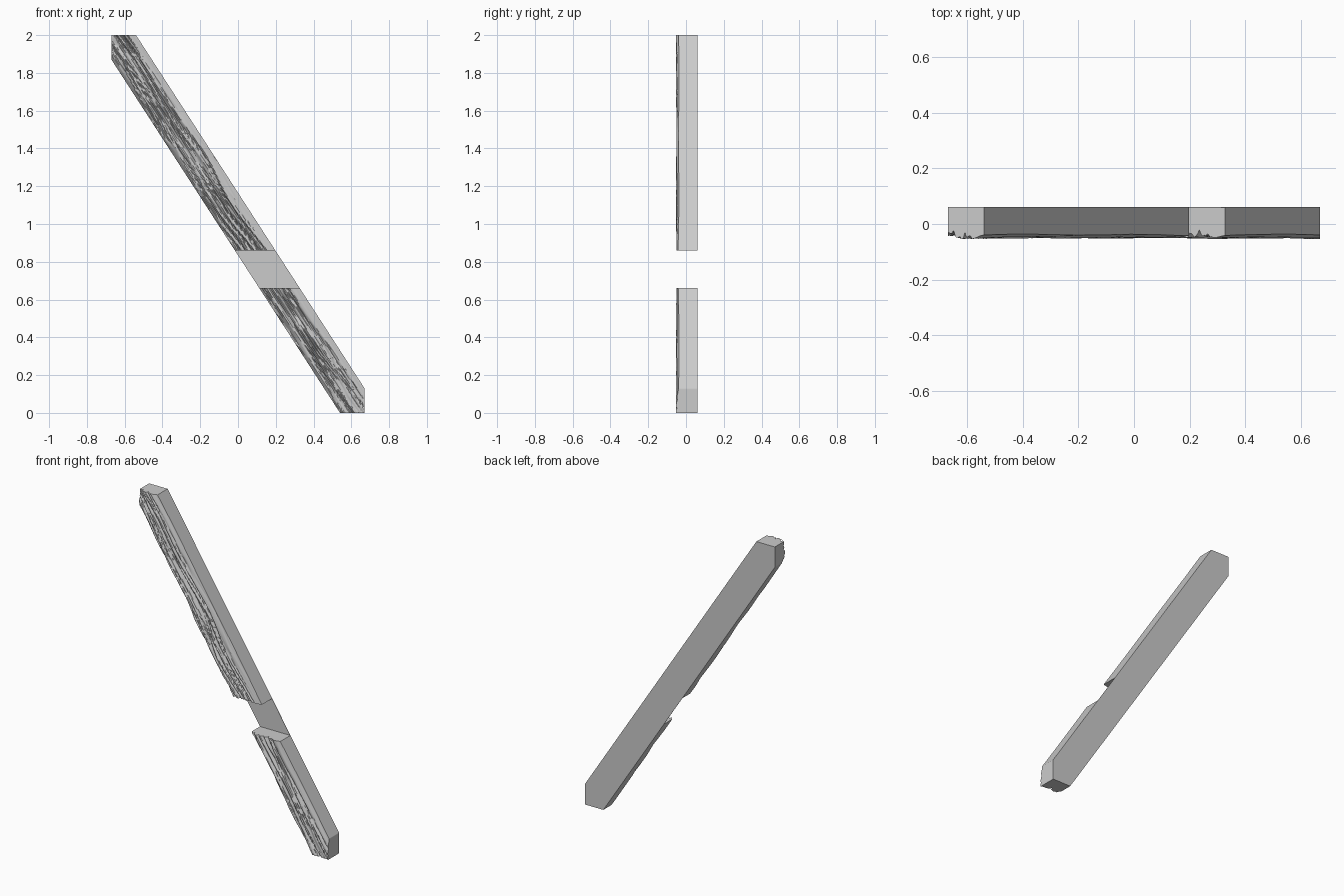
import bpy, bmesh, math
from mathutils import Vector, noise

cube = bpy.data.objects.get("Cube")
if cube:
    bpy.data.objects.remove(cube)

HALF_X, TOP, BACK = 0.67, 2.0, 0.062
CUT = 0.13                              # clipped corner size
SLOPE = (2 * HALF_X - CUT) / (TOP - CUT)

grey = bpy.data.materials.new("plain grey")
grey.use_nodes = True
grey.diffuse_color = (0.6, 0.6, 0.6, 1)
grey.node_tree.nodes["Principled BSDF"].inputs["Base Color"].default_value = (0.6, 0.6, 0.6, 1)


def edges_at(z):
    """Left and right x of the slanted board at height z."""
    left = max(-HALF_X, -HALF_X + (TOP - CUT - z) * SLOPE)
    right = min(HALF_X, -HALF_X + CUT + (TOP - z) * SLOPE)
    return left, right


def front_depth(x, z):
    """Weathered front: ridged grain stretched along the board."""
    across = (x - (1 - z) * SLOPE) / 0.109          # -1 left edge, 1 right edge
    wander = across + 0.25 * noise.noise(Vector((0, 3, z * 2.2)))
    wander += 0.07 * math.sin(z * 13)
    grain = abs(noise.noise(Vector((wander * 2.6, 7.3, z * 1.5))))
    fine = abs(noise.noise(Vector((wander * 5.5, 2.1, z * 2.5))))
    swell = noise.noise(Vector((across, 5, z * 2)))
    groove = 0.02 * max(0, 1 - grain * 5) + 0.009 * max(0, 1 - fine * 4)
    calm = min(1, max(0.08, (0.75 - across) * 2.5))   # smooth strip on the right
    y = -0.051 + groove * calm - 0.006 * swell
    y += 0.03 * max(0, -across - 0.82) / 0.18       # worn left edge
    y += 0.012 * max(0, across - 0.6) / 0.4         # eased right edge
    return max(y, -0.06)


def finish(bm, name):
    bmesh.ops.remove_doubles(bm, verts=bm.verts, dist=1e-5)
    bmesh.ops.recalc_face_normals(bm, faces=bm.faces)
    mesh = bpy.data.meshes.new(name)
    bm.to_mesh(mesh)
    bm.free()
    mesh.materials.append(grey)
    obj = bpy.data.objects.new(name, mesh)
    bpy.context.collection.objects.link(obj)
    return obj


def weathered_block(name, z0, z1, rows, cols=44):
    bm = bmesh.new()
    # stations include the clipped corner heights so the outline stays crisp
    heights = {z0 + (z1 - z0) * i / rows for i in range(rows + 1)}
    heights |= {h for h in (CUT, TOP - CUT) if z0 < h < z1}
    grid, back = [], []
    for z in sorted(heights):
        left, right = edges_at(z)
        xs = [left + (right - left) * j / cols for j in range(cols + 1)]
        grid.append([bm.verts.new((x, front_depth(x, z), z)) for x in xs])
        back.append([bm.verts.new((x, BACK, z)) for x in (left, right)])
    for i in range(len(grid) - 1):
        a, b = grid[i], grid[i + 1]
        for j in range(cols):
            bm.faces.new((a[j], a[j + 1], b[j + 1], b[j]))
        # slanted sides and back
        bm.faces.new((a[0], b[0], back[i + 1][0], back[i][0]))
        bm.faces.new((a[-1], back[i][1], back[i + 1][1], b[-1]))
        bm.faces.new((back[i][0], back[i + 1][0], back[i + 1][1], back[i][1]))
    # level end cuts
    bm.faces.new(grid[0] + back[0][::-1])
    bm.faces.new(grid[-1] + back[-1][::-1])
    obj = finish(bm, name)
    bpy.ops.object.select_all(action="DESELECT")
    obj.select_set(True)
    bpy.context.view_layer.objects.active = obj
    bpy.ops.object.shade_smooth_by_angle(angle=math.radians(35))


NOTCH_LOW, NOTCH_HIGH = 0.66, 0.86
weathered_block("lower_beam", 0, NOTCH_LOW, 80)
weathered_block("upper_beam", NOTCH_HIGH, TOP, 140)

# Thin back sheet bridging the notch
bm = bmesh.new()
low, high = edges_at(NOTCH_LOW), edges_at(NOTCH_HIGH)
corners = ((low[0], NOTCH_LOW), (low[1], NOTCH_LOW), (high[1], NOTCH_HIGH), (high[0], NOTCH_HIGH))
sheet = bm.faces.new([bm.verts.new((x, BACK - 0.002, z)) for x, z in corners])
moved = bmesh.ops.extrude_face_region(bm, geom=[sheet], use_keep_orig=True)["geom"]
bmesh.ops.translate(bm, vec=(0, 0.002, 0), verts=[v for v in moved if isinstance(v, bmesh.types.BMVert)])
finish(bm, "notch_back_sheet")
